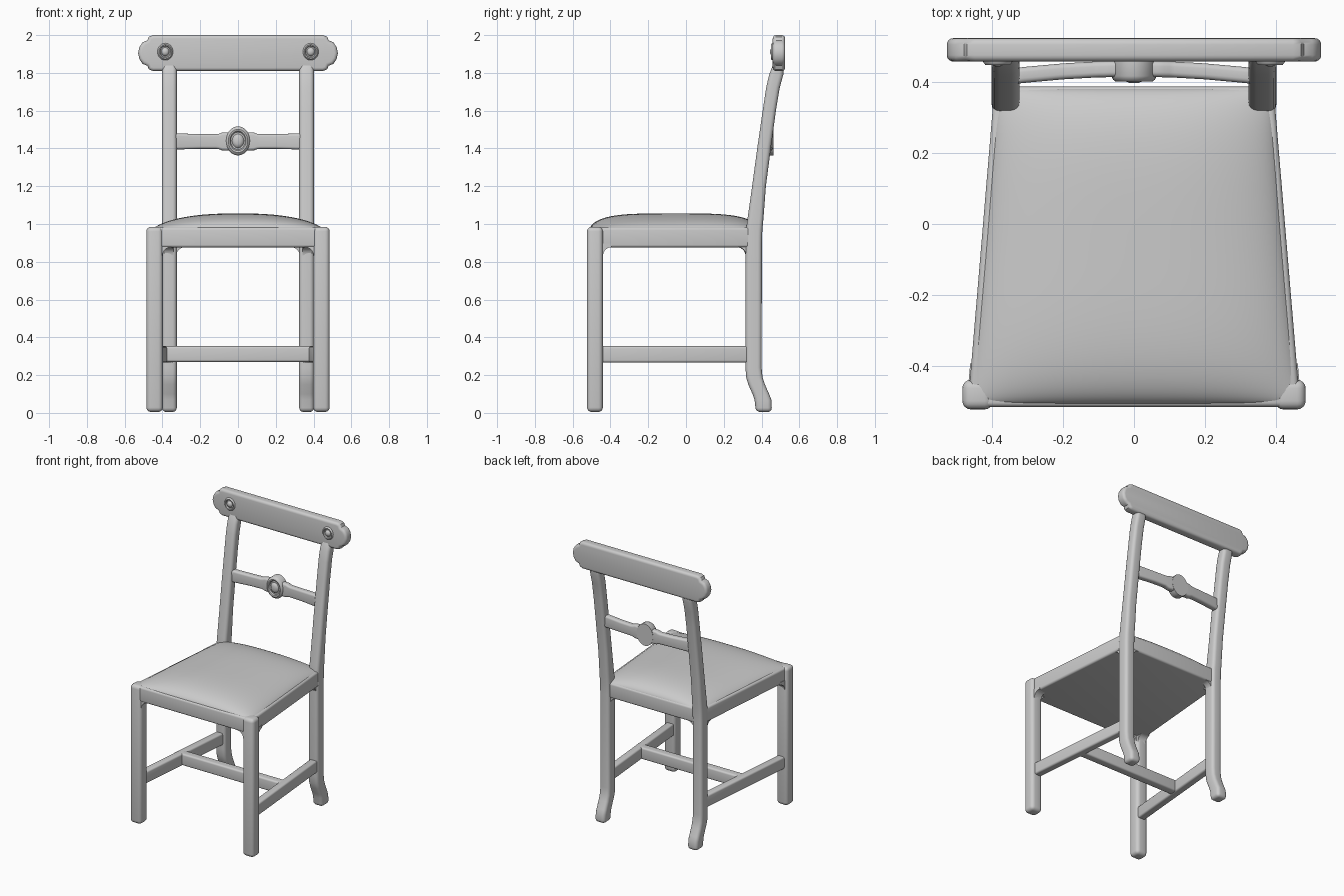
import bpy, bmesh, math
from mathutils import Vector, Matrix

if "Cube" in bpy.data.objects:
    bpy.data.objects.remove(bpy.data.objects["Cube"])


def finish(name, bm, bevel=0.0, seg=4):
    """Round the hard edges, make the object and shade it smooth."""
    bmesh.ops.recalc_face_normals(bm, faces=bm.faces)
    if bevel:
        hard = [e for e in bm.edges if len(e.link_faces) == 2 and e.calc_face_angle() > 1.1]
        bmesh.ops.bevel(bm, geom=hard, offset=bevel, segments=seg, profile=0.5,
                        affect='EDGES', clamp_overlap=True)
    me = bpy.data.meshes.new(name)
    bm.to_mesh(me)
    bm.free()
    ob = bpy.data.objects.new(name, me)
    bpy.context.collection.objects.link(ob)
    bpy.ops.object.select_all(action='DESELECT')
    ob.select_set(True)
    bpy.context.view_layer.objects.active = ob
    bpy.ops.object.shade_smooth_by_angle(angle=math.radians(40))
    return ob


def loft(name, rings, bevel=0.0, seg=4):
    """Skin a list of closed rings, with caps at both ends."""
    bm = bmesh.new()
    vs = [[bm.verts.new(p) for p in r] for r in rings]
    n = len(vs[0])
    for a, b in zip(vs, vs[1:]):
        for i in range(n):
            j = (i + 1) % n
            bm.faces.new((a[i], a[j], b[j], b[i]))
    bm.faces.new(vs[0])
    bm.faces.new(vs[-1])
    return finish(name, bm, bevel, seg)


def rect_z(x0, x1, y0, y1, z):
    return [(x0, y0, z), (x1, y0, z), (x1, y1, z), (x0, y1, z)]


def bar(name, a, b, width, z0, z1, bevel):
    """Horizontal rail between two plan points."""
    a, b = Vector((*a, 0)), Vector((*b, 0))
    d = (b - a).normalized()
    s = Vector((-d.y, d.x, 0)) * width / 2
    ring = lambda p: [p - s + Vector((0, 0, z0)), p + s + Vector((0, 0, z0)),
                      p + s + Vector((0, 0, z1)), p - s + Vector((0, 0, z1))]
    return loft(name, [ring(a), ring(b)], bevel)


def fillet(name, corner, d, width, r=0.045):
    """Concave corner piece below the apron; d is the plan direction away from the leg."""
    c, d = Vector(corner), Vector((*d, 0)).normalized()
    s = Vector((-d.y, d.x, 0)) * width / 2
    prof = [(-0.02, 0.02), (r, 0.02)]
    prof += [(r - r * math.sin(t), -r + r * math.cos(t))
             for t in [math.pi / 2 * k / 6 for k in range(7)]]
    prof += [(-0.02, -r)]
    ring = lambda o: [c + o + d * u + Vector((0, 0, w)) for u, w in prof]
    return loft(name, [ring(-s), ring(s)])


def rosette(name, x, y, z, rx, rz, depth):
    """Turned ornament facing the front: rim, groove and central button."""
    prof = [(1, depth), (1, 0.006), (0.93, -0.004), (0.8, -0.01), (0.68, -0.008), (0.6, 0.0),
            (0.48, 0.0), (0.4, -0.008), (0.22, -0.013), (0.02, -0.014)]
    n = 32
    rings = [[(x + rx * r * math.cos(2 * math.pi * i / n), y + h,
               z + rz * r * math.sin(2 * math.pi * i / n)) for i in range(n)] for r, h in prof]
    return loft(name, rings)


# Back leg and post in one sweep: z, front y, rear y
post = [(0.005, 0.37, 0.455), (0.07, 0.363, 0.452), (0.10, 0.352, 0.44), (0.15, 0.33, 0.418),
        (0.19, 0.318, 0.405), (0.24, 0.315, 0.40), (0.90, 0.315, 0.402), (0.97, 0.318, 0.404),
        (1.03, 0.326, 0.41), (1.2, 0.35, 0.423), (1.4, 0.377, 0.449), (1.6, 0.406, 0.476),
        (1.72, 0.424, 0.496), (1.79, 0.44, 0.515), (1.86, 0.467, 0.518)]

for s, side in ((-1, "left"), (1, "right")):
    loft("back_leg_" + side, [rect_z(s * 0.324, s * 0.402, a, b, z) for z, a, b in post], 0.022)
    loft("front_leg_" + side, [rect_z(s * 0.398, s * 0.485, -0.524, -0.44, z)
                               for z in (0.005, 0.985)], 0.024)
    # Side stretcher of the H frame
    bar("side_stretcher_" + side, (s * 0.437, -0.46), (s * 0.366, 0.34), 0.055, 0.267, 0.353, 0.012)
    # Rounded corners under the apron
    fillet("front_corner_" + side, (s * 0.40, -0.483, 0.877), (-s, 0), 0.06)
    fillet("back_corner_" + side, (s * 0.327, 0.357, 0.877), (-s, 0), 0.05)
    fillet("side_front_corner_" + side, (s * 0.437, -0.442, 0.877), (-s * 0.08, 0.9), 0.06)
    fillet("side_back_corner_" + side, (s * 0.366, 0.317, 0.877), (s * 0.08, -0.9), 0.05)
    # Round ornament on the crest rail
    rosette("crest_rosette_" + side, s * 0.385, 0.459, 1.912, 0.043, 0.047, 0.02)

bar("cross_stretcher", (-0.40, -0.06), (0.40, -0.06), 0.06, 0.27, 0.353, 0.012)

# Seat frame, flat underneath
loft("seat_frame", [[(-0.47, -0.517, z), (0.47, -0.517, z), (0.394, 0.388, z), (-0.394, 0.388, z)]
                    for z in (0.876, 0.982)], 0.014)

# Domed upholstered seat
bm = bmesh.new()
N = 40
grid = []
for j in range(N + 1):
    v = math.sin(math.pi / 2 * (2 * j / N - 1))
    y = -0.063 + 0.447 * v
    w = 0.427 - 0.084 * y - 0.004 * (1 - v * v) + 0.002
    row = []
    for i in range(N + 1):
        u = math.sin(math.pi / 2 * (2 * i / N - 1))
        f = max(0, 1 - abs(u) ** 2.5) ** 0.6 * max(0, 1 - v ** 4) ** 0.5
        row.append(bm.verts.new((u * (w - 0.006), y, 0.968 + 0.088 * f)))
    grid.append(row)
for j in range(N):
    for i in range(N):
        bm.faces.new((grid[j][i], grid[j][i + 1], grid[j + 1][i + 1], grid[j + 1][i]))
rim = [e for e in bm.edges if e.is_boundary]
ext = bmesh.ops.extrude_edge_only(bm, edges=rim)
low = [g for g in ext['geom'] if isinstance(g, bmesh.types.BMVert)]
bmesh.ops.translate(bm, verts=low, vec=(0, 0, -0.04))
bmesh.ops.holes_fill(bm, edges=[e for e in bm.edges if e.is_boundary], sides=0)
finish("seat_cushion", bm)

# Crest rail with stepped, lobed ends
half = [(0.45, 2.0), (0.472, 1.991), (0.48, 1.972), (0.505, 1.962), (0.522, 1.937), (0.529, 1.905),
        (0.522, 1.873), (0.505, 1.848), (0.48, 1.838), (0.472, 1.819), (0.45, 1.81)]
outline = half + [(-x, z) for x, z in reversed(half)]
loft("crest_rail", [[(x, y, z) for x, z in outline] for y in (0.459, 0.525)], 0.018)

# Bowed middle rail, swelling into the medallion
stations = [(0.35, 0.042), (0.31, 0.042), (0.2, 0.039), (0.115, 0.039), (0.10, 0.041),
            (0.085, 0.047), (0.065, 0.048), (0.03, 0.048)]
rings = []
for x, h in [(-x, h) for x, h in stations] + stations[::-1]:
    y = 0.394 + 0.022 * (1 - (x / 0.35) ** 2)
    rings.append([(x, y, 1.437 - h), (x, y + 0.045, 1.437 - h),
                  (x, y + 0.045, 1.437 + h), (x, y, 1.437 + h)])
loft("middle_rail", rings, 0.014)
rosette("medallion", 0, 0.412, 1.44, 0.064, 0.077, 0.05)
